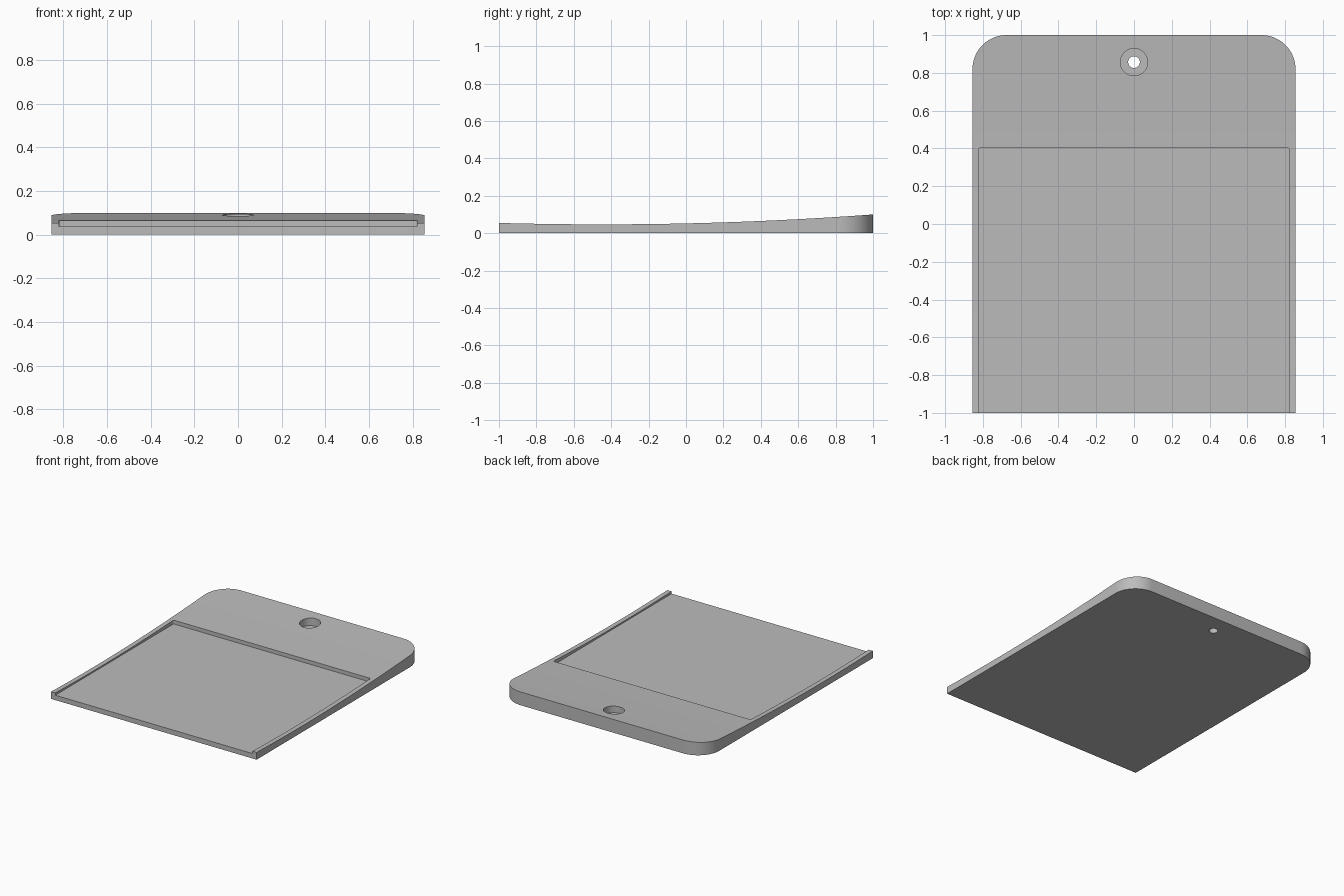
import bpy, bmesh, math
from mathutils import Vector

if "Cube" in bpy.data.objects:
    bpy.data.objects.remove(bpy.data.objects["Cube"])

HALF_W, RADIUS = 0.855, 0.18
POCKET_W, POCKET_Y, FLOOR_Z = 0.82, 0.405, 0.037
HOLE_Y = 0.857


def top_z(y):
    # shallow curve rising toward the back
    return 0.047 + (y + 0.45) ** 2 / 39.7


def prism(name, points, vec):
    # closed outline swept along a vector
    bm = bmesh.new()
    face = bm.faces.new([bm.verts.new(p) for p in points])
    swept = bmesh.ops.extrude_face_region(bm, geom=[face])["geom"]
    verts = [g for g in swept if isinstance(g, bmesh.types.BMVert)]
    bmesh.ops.translate(bm, verts=verts, vec=Vector(vec))
    bmesh.ops.recalc_face_normals(bm, faces=bm.faces)
    mesh = bpy.data.meshes.new(name)
    bm.to_mesh(mesh)
    bm.free()
    obj = bpy.data.objects.new(name, mesh)
    bpy.context.collection.objects.link(obj)
    return obj


def arc(cx, cy, r, start, end, n, z):
    angles = [math.radians(start + (end - start) * i / n) for i in range(n + 1)]
    return [(cx + r * math.cos(a), cy + r * math.sin(a), z) for a in angles]


def slab(half_w, front, back, r, z):
    # rectangle with rounded back corners
    return ([(-half_w, front, z), (half_w, front, z)]
            + arc(half_w - r, back - r, r, 0, 90, 16, z)
            + arc(r - half_w, back - r, r, 90, 180, 16, z))


def cut(target, cutter, operation="DIFFERENCE"):
    mod = target.modifiers.new(cutter.name, "BOOLEAN")
    mod.operation, mod.solver, mod.object = operation, "EXACT", cutter
    bpy.context.view_layer.objects.active = target
    bpy.ops.object.modifier_apply(modifier=mod.name)
    bpy.data.objects.remove(cutter)


# plate with a curved top surface
ys = [-1 + i / 20 for i in range(41)]
profile = [(-1, -1, 0), (-1, 1, 0)] + [(-1, y, top_z(y)) for y in reversed(ys)]
plate = prism("plate", profile, (2, 0, 0))

# rounded back corners
cut(plate, prism("outline", slab(HALF_W, -1.1, 1, RADIUS, -0.1), (0, 0, 0.4)), "INTERSECT")
# shallow pocket open to the front
cut(plate, prism("pocket", slab(POCKET_W, -1.2, POCKET_Y, 0.01, FLOOR_Z), (0, 0, 0.3)))
# counterbored hanging hole
cut(plate, prism("counterbore", arc(0, HOLE_Y, 0.072, 0, 352.5, 47, FLOOR_Z), (0, 0, 0.3)))
cut(plate, prism("through_hole", arc(0, HOLE_Y, 0.031, 0, 352.5, 47, -0.1), (0, 0, 0.4)))

grey = bpy.data.materials.new("grey")
grey.diffuse_color = (0.5, 0.5, 0.5, 1)
grey.use_nodes = True
grey.node_tree.nodes["Principled BSDF"].inputs["Base Color"].default_value = grey.diffuse_color
plate.data.materials.clear()
plate.data.materials.append(grey)

bpy.ops.object.select_all(action="DESELECT")
plate.select_set(True)
bpy.context.view_layer.objects.active = plate
bpy.ops.object.shade_smooth_by_angle(angle=math.radians(30))
